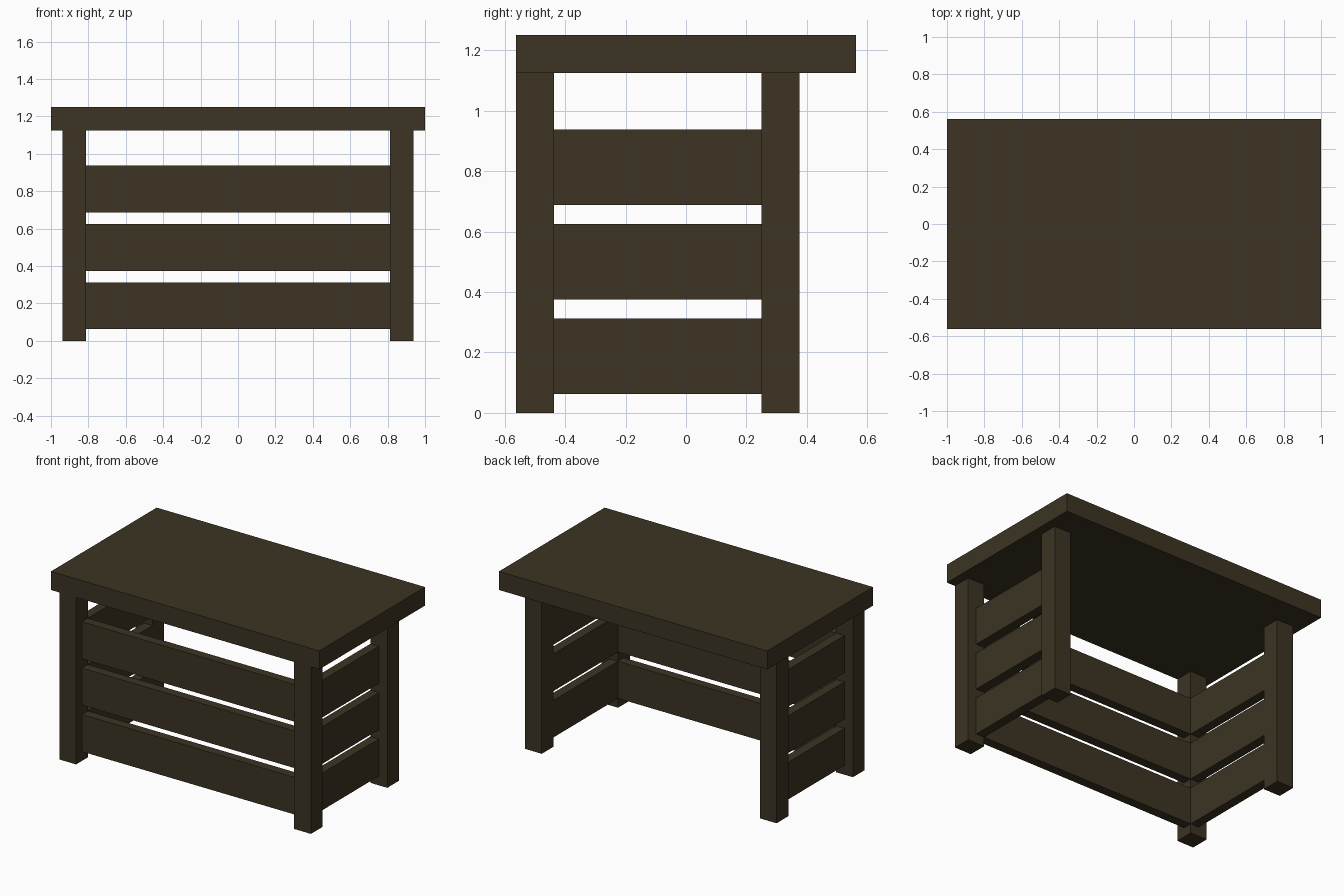
import bpy

cube = bpy.data.objects.get("Cube")
if cube:
    bpy.data.objects.remove(cube, do_unlink=True)

U = 1 / 16  # the whole desk sits on this unit

wood = bpy.data.materials.new("dark_wood")
wood.use_nodes = True
colour = (0.045, 0.034, 0.017, 1)
wood.diffuse_color = colour
wood.node_tree.nodes["Principled BSDF"].inputs["Base Color"].default_value = colour


def box(name, x, y, z):
    """Box from (min, max) ranges given in units of U."""
    ranges = (x, y, z)
    centre = [(a + b) / 2 * U for a, b in ranges]
    bpy.ops.mesh.primitive_cube_add(size=1, location=centre)
    ob = bpy.context.object
    ob.name = name
    ob.scale = [(b - a) * U for a, b in ranges]
    bpy.ops.object.transform_apply(location=True, rotation=False, scale=True)
    ob.data.materials.append(wood)
    return ob


# Table top, overhanging at the back
box("table_top", (-16, 16), (-9, 9), (18, 20))

# Legs
for side, x in (("left", (13, 15)), ("right", (-15, -13))):
    box(f"front_leg_{side}", x, (-9, -7), (0, 18))
    box(f"back_leg_{side}", x, (4, 6), (0, 18))

# Three rows of slats, flush with the inner faces of the legs
for row, name in enumerate(("lower", "middle", "upper")):
    z = (1 + row * 5, 5 + row * 5)
    box(f"front_slat_{name}", (-13, 13), (-8, -7), z)
    box(f"left_slat_{name}", (13, 14), (-7, 4), z)
    box(f"right_slat_{name}", (-14, -13), (-7, 4), z)
